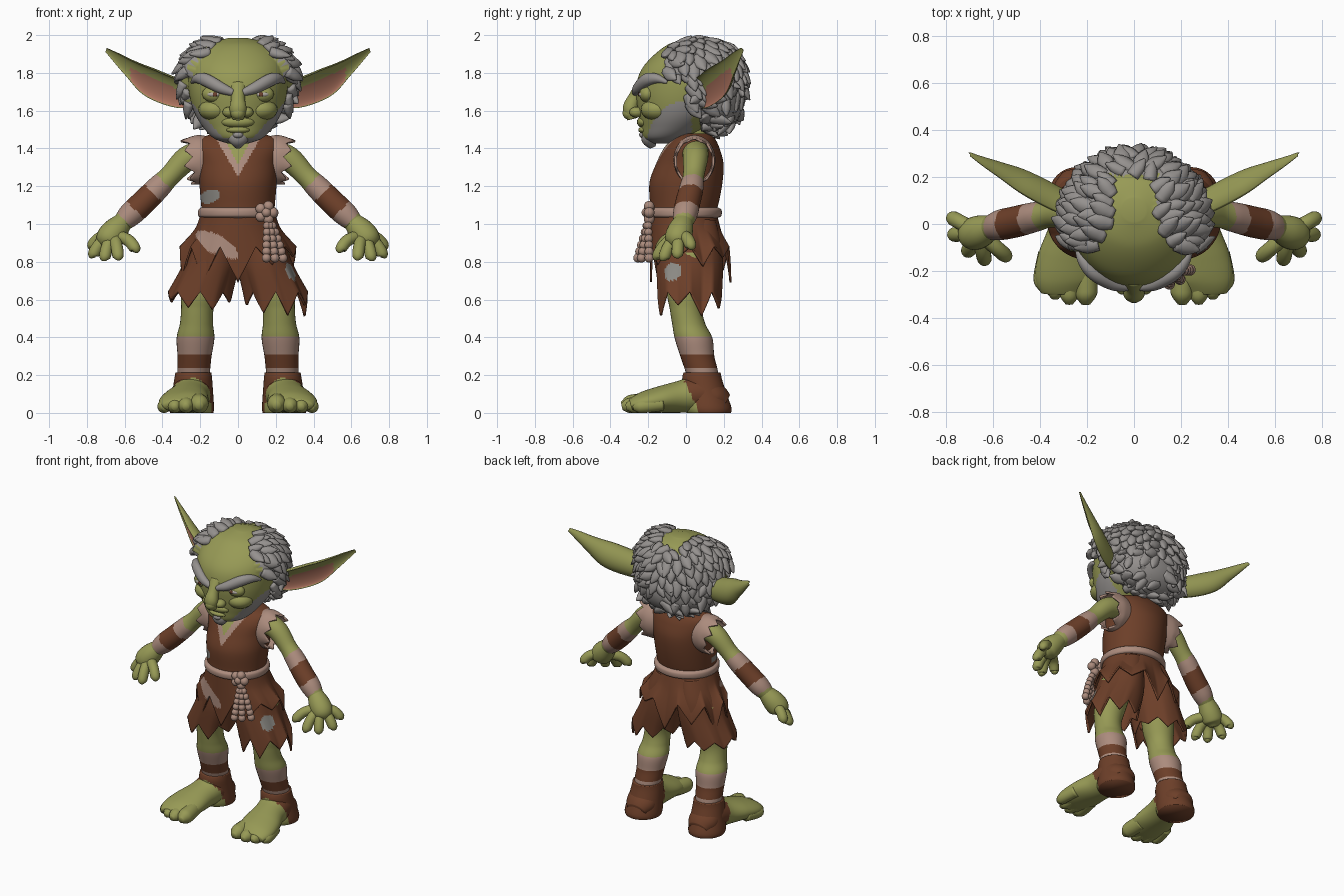
import bpy
import bmesh
import random
from math import cos, sin, tau, hypot
from mathutils import Vector, Matrix

random.seed(4)
cube = bpy.data.objects.get("Cube")
if cube:
    bpy.data.objects.remove(cube, do_unlink=True)

GREEN, BROWN, CREAM, GREY, PINK, PATCH, EYE, IRIS = range(8)
COLOURS = {
    "green skin": (.31, .323, .092), "brown cloth": (.153, .05, .022),
    "cream linen": (.41, .26, .205), "grey hair": (.3, .283, .272),
    "pink inner ear": (.44, .18, .12), "grey patch": (.26, .252, .23),
    "eye white": (.43, .4, .36), "red brown iris": (.16, .055, .03),
}
materials = []
for label, rgb in COLOURS.items():
    m = bpy.data.materials.new(label)
    m.use_nodes = True
    m.diffuse_color = (*rgb, 1)
    shader = next(n for n in m.node_tree.nodes if n.type == "BSDF_PRINCIPLED")
    shader.inputs["Base Color"].default_value = (*rgb, 1)
    shader.inputs["Roughness"].default_value = .8
    materials.append(m)

X, Y, Z = Vector((1, 0, 0)), Vector((0, 1, 0)), Vector((0, 0, 1))


def spline(keys, steps):
    """Smooth curve through tuples of equal length."""
    out, last = [], len(keys) - 1
    for i in range(last):
        quad = [keys[max(0, min(last, i + k))] for k in (-1, 0, 1, 2)]
        for s in range(steps):
            t = s / steps
            out.append([.5 * (2 * b + (c - a) * t + (2 * a - 5 * b + 4 * c - d) * t * t
                              + (3 * b - a - 3 * c + d) * t ** 3) for a, b, c, d in zip(*quad)])
    return out + [list(keys[-1])]


def loft(bm, keys, paint=GREEN, seg=24, steps=6, ref=Y, flat=False, front=1, hem=None):
    """Skin elliptical rings (x, y, z, half width, half depth); hem = (teeth, length) leaves torn ends."""
    rows = spline([(*k, k[3])[:5] for k in keys], steps)
    n, rings = len(rows), []
    teeth, amount = hem or (1, 0)
    lengths = [random.uniform(.3, 1.2) for _ in range(teeth)]
    for i, (x, y, z, a, b) in enumerate(rows):
        t = Vector(rows[min(i + 1, n - 1)][:3]) - Vector(rows[max(i - 1, 0)][:3])
        if flat:
            t.x = t.y = 0
        t.normalize()
        u = (ref - t * ref.dot(t)).normalized()
        v = t.cross(u)
        ring = []
        for k in range(seg):
            c, f = cos(tau * k / seg), teeth * k / seg
            p = Vector((x, y, z)) + v * a * (c * front if c > 0 else c) + u * b * sin(tau * k / seg)
            p += t * amount * (i / (n - 1)) ** 3 * lengths[int(f)] * (1 - abs(2 * (f % 1) - 1))
            ring.append(bm.verts.new(p))
        rings.append(ring)

    def add(verts, t, c):
        face = bm.faces.new(verts)
        face.material_index = paint(t, c, face.calc_center_median()) if callable(paint) else paint

    for i in range(n - 1):
        for k in range(seg):
            j = (k + 1) % seg
            add((rings[i][k], rings[i][j], rings[i + 1][j], rings[i + 1][k]), i / n, cos(tau * (k + .5) / seg))
    if not hem:
        add(rings[0], 0, 0)
        add(rings[-1], 1, 0)


def ball(bm, place, size, mat=GREEN):
    size = size if isinstance(size, tuple) else (size,) * 3
    made = bmesh.ops.create_uvsphere(bm, u_segments=20, v_segments=12, radius=1,
                                     matrix=Matrix.Translation(place) @ Matrix.Diagonal((*size, 1)))
    for f in {f for v in made["verts"] for f in v.link_faces}:
        f.material_index = mat


def finish(name, bm, mirror=False, thick=0):
    bmesh.ops.recalc_face_normals(bm, faces=bm.faces[:])
    for f in bm.faces:
        f.smooth = True
    mesh = bpy.data.meshes.new(name)
    bm.to_mesh(mesh)
    bm.free()
    for m in materials:
        mesh.materials.append(m)
    obj = bpy.data.objects.new(name, mesh)
    bpy.context.collection.objects.link(obj)
    if thick:
        solid = obj.modifiers.new("thickness", "SOLIDIFY")
        solid.thickness, solid.offset = thick, 0
    if mirror:
        obj.modifiers.new("mirror", "MIRROR")


def part(name, keys, mirror=False, thick=0, **options):
    bm = bmesh.new()
    loft(bm, keys, **options)
    finish(name, bm, mirror, thick)


# Head: bald crown, hair around the sides and back, smooth beard along the jaw
def in_hair(p):
    x = abs(p.x)
    if p.z > 1.78:
        return p.y > -.1 and (p.y > .2 or x > .1 + max(0, .03 - p.y) * .6)
    return p.z > 1.5 and p.y > (.02 if p.z > 1.62 else .09)


def head_paint(t, c, p):
    beard = p.y < .03 and p.z < 1.455 + max(0, abs(p.x) - .08) * 1.15
    return GREY if beard or in_hair(p) else GREEN


head = bmesh.new()
loft(head, [(0, -.125, 1.425, .05), (0, -.105, 1.455, .13, .12), (0, -.06, 1.52, .19, .18),
            (0, -.02, 1.6, .235), (0, 0, 1.7, .26, .265), (0, .01, 1.8, .265, .255),
            (0, .03, 1.88, .24, .215), (0, .05, 1.95, .165, .145), (0, .06, 1.985, .05)],
     paint=head_paint, seg=96, steps=8, flat=True)
bmesh.ops.recalc_face_normals(head, faces=head.faces[:])
head.normal_update()
for v in [v for v in head.verts if in_hair(v.co)]:
    v.co += v.normal * .04 * min(1, (2 - v.co.z) * 6)

# Hair: nape cushion with flat overlapping locks swept back and down
hair = bmesh.new()
ball(hair, (0, .14, 1.65), (.26, .165, .165), GREY)
hair.normal_update()
sites = [(f.calc_center_median(), f.normal.copy()) for f in head.faces
         if f.material_index == GREY and in_hair(f.calc_center_median())]
sites += [(f.calc_center_median(), f.normal.copy()) for f in hair.faces if f.calc_center_median().y > .1]
random.shuffle(sites)
used = []
for spot, normal in sites:
    if any((spot - other).length < .043 for other in used):
        continue
    used.append(spot)
    size = random.uniform(.8, 1.2)
    flow = Vector((.6 if spot.x > 0 else -.6, .5, -.7)) + Vector([random.uniform(-.5, .5) for _ in range(3)])
    flow = (flow - normal * flow.dot(normal)).normalized()
    a = spot - normal * .02 - flow * .02
    b = spot + normal * .008 + flow * .025 * size
    c = spot + normal * .03 * size + flow * .065 * size
    loft(hair, [(*a, .03), (*b, .032 * size, .022), (*c, .004)], paint=GREY, seg=8, steps=3, ref=normal)
loft(hair, [(0, -.18, 1.48, .065, .05), (0, -.19, 1.445, .055, .045), (0, -.175, 1.405, .015)], paint=GREY)
ball(hair, (0, -.228, 1.472), (.028, .02, .018), GREY)
finish("head", head)
finish("hair_and_goatee", hair)

# Face
nose = bmesh.new()
loft(nose, [(0, -.235, 1.74, .03, .045), (0, -.27, 1.67, .035, .036), (0, -.295, 1.61, .04, .045),
            (0, -.285, 1.555, .025, .03)], ref=X)
ball(nose, (0, -.3, 1.588), (.038, .036, .036))
for side in (-1, 1):
    ball(nose, (side * .048, -.262, 1.592), (.034, .038, .028))
ball(nose, (0, -.215, 1.54), (.09, .045, .034))
ball(nose, (0, -.215, 1.498), (.065, .038, .02))
finish("nose_and_lips", nose)

eyes = bmesh.new()
ball(eyes, (.125, -.205, 1.688), (.065, .042, .045))
ball(eyes, (.127, -.234, 1.686), (.037, .017, .015), EYE)
ball(eyes, (.122, -.249, 1.686), (.012, .005, .012), IRIS)
ball(eyes, (.12, -.15, 1.605), (.09, .09, .06))
finish("eyes_and_cheeks", eyes, mirror=True)

part("eyebrows", [(.025, -.268, 1.695, .018), (.09, -.252, 1.72, .03), (.17, -.21, 1.762, .03, .034),
                  (.215, -.155, 1.77, .025), (.245, -.1, 1.75, .008)], paint=GREY, ref=Z, mirror=True)


def ear_paint(t, c, p):
    inside = c > .3 and .29 < p.x < .57 and p.z < 1.705 + .45 * (p.x - .3)
    return PINK if inside else GREEN


part("ears", [(.22, .04, 1.68, .05, .07), (.34, .085, 1.695, .075, .083), (.48, .16, 1.752, .07, .084),
              (.58, .22, 1.825, .045, .052), (.65, .262, 1.882, .025, .03), (.7, .295, 1.922, .01, .012)],
     paint=ear_paint, seg=48, steps=8, ref=Vector((0, -.4, 1)), front=-.35, mirror=True)
part("neck", [(0, .05, 1.35, .1), (0, .045, 1.46, .085), (0, .02, 1.56, .09)], flat=True)


# Clothes
def vest_paint(t, c, p):
    if p.y < 0:
        if abs(p.x) < (p.z - 1.31) * .5:
            return GREEN
        if abs(p.x) < (p.z - 1.25) * .58:
            return CREAM
        if hypot((p.x + .15) / .055, (p.z - 1.145 - .2 * (p.x + .15)) / .035) < 1:
            return PATCH
    return BROWN


part("vest", [(0, -.02, 1.03, .19, .165), (0, -.01, 1.1, .195, .18), (0, 0, 1.22, .205, .193),
              (0, .02, 1.32, .21, .178), (0, .03, 1.4, .225, .148), (0, .04, 1.45, .21, .115),
              (0, .045, 1.48, .12, .09)], paint=vest_paint, seg=160, steps=15, flat=True)
part("sleeves", [(.14, .045, 1.34, .11, .095), (.2, .045, 1.34, .125, .105), (.238, .045, 1.335, .118, .1)],
     paint=CREAM, seg=54, hem=(9, .06), mirror=True, thick=.012)


def skirt_paint(t, c, p):
    x = p.x + .11
    return CREAM if p.y < 0 and hypot(x / .11, (p.z - .89 + .45 * x) / .055) < 1 else BROWN


part("torn_skirt", [(0, -.015, 1.06, .19, .17), (0, 0, .97, .225, .185), (0, .025, .88, .305, .21)],
     paint=skirt_paint, seg=160, steps=15, flat=True, hem=(10, .16), thick=.01)
for side, word in ((1, "left"), (-1, "right")):
    def shorts_paint(t, c, p):
        near = (p - Vector((.3, -.08, .755))).length < .06
        return PATCH if side > 0 and near else BROWN

    part(word + "_shorts_leg", [(side * .09, .01, 1.02, .09, .14), (side * .12, .02, .9, .12, .16),
                                (side * .145, .02, .78, .143, .17), (side * .2, .02, .64, .165, .165)],
         paint=shorts_paint, seg=96, steps=12, flat=True, hem=(8, .12), thick=.012)

part("rope_belt", [(0, -.01, 1.032, .195, .178), (0, -.01, 1.044, .21, .197), (0, -.01, 1.074, .21, .198),
                   (0, -.01, 1.088, .195, .18)], paint=CREAM, seg=64, flat=True)
tassels = bmesh.new()
for k in range(5):
    ball(tassels, (.15 + .036 * cos(tau * k / 5), -.195, 1.06 + .036 * sin(tau * k / 5)), .028, CREAM)
ball(tassels, (.15, -.21, 1.06), .025, CREAM)
for end, depth in ((.15, -.255), (.195, -.235), (.238, -.195)):
    for k in range(7):
        f = k / 6
        ball(tassels, (.155 + (end - .155) * f ** .6, -.2 + (depth + .2) * f, 1.025 - .205 * f),
             .02 + .004 * f, CREAM)
finish("belt_knot_and_tassels", tassels)


# Arms with wrapped forearms
def arm_paint(t, c, p):
    d = p.x - p.z
    if d < -.83 or d > -.42:
        return GREEN
    return BROWN if -.715 < d < -.53 else CREAM


part("arms", [(.17, .05, 1.38, .07), (.27, .05, 1.345, .066), (.36, .04, 1.255, .056), (.42, .03, 1.195, .063),
              (.5, .01, 1.115, .066), (.57, -.005, 1.05, .064), (.62, -.02, 1, .048)],
     paint=arm_paint, steps=12, seg=40, mirror=True)

hand = bmesh.new()
loft(hand, [(.6, -.01, 1.02, .048), (.65, -.03, .965, .068), (.69, -.045, .915, .066), (.705, -.05, .88, .03)])
palm = Vector((.66, -.035, .94))
for tip in ((.545, -.135, .87), (.635, -.15, .83), (.705, -.115, .825), (.765, -.045, .84), (.77, .025, .885)):
    tip = Vector(tip)
    knuckle = palm.lerp(tip, .65) + Z * .022
    loft(hand, [(*palm, .034), (*knuckle, .032), (*tip, .03), (*(tip - Z * .02), .01)],
         seg=16, ref=Vector((.7, .6, .1)))
finish("hands", hand, mirror=True)


# Legs with wrapped shins
def leg_paint(t, c, p):
    if p.z > .405:
        return GREEN
    return BROWN if .24 < p.z < .31 else CREAM


part("legs", [(.16, .03, .85, .11), (.2, 0, .65, .1), (.215, 0, .55, .086), (.22, .015, .47, .088),
              (.225, .04, .395, .1), (.23, .06, .3, .09), (.235, .085, .21, .085), (.24, .1, .1, .07)],
     paint=leg_paint, steps=10, seg=32, flat=True, mirror=True)


# Feet: bare toes, brown heel wrap
def foot_paint(t, c, p):
    return BROWN if p.y > .075 - p.z * .5 else GREEN


feet = bmesh.new()
loft(feet, [(.24, .21, .05, .07, .05), (.24, .16, .075, .1, .08), (.245, .08, .1, .105, .1),
            (.26, -.03, .085, .105, .085), (.28, -.14, .07, .125, .07), (.295, -.23, .055, .125, .055),
            (.295, -.29, .038, .1, .036)], paint=foot_paint, seg=40, steps=10, ref=Z)
for x, y, r in ((.205, -.305, .05), (.275, -.31, .042), (.335, -.29, .039), (.39, -.255, .036)):
    loft(feet, [(x * .85 + .04, y + .13, r + .01, r), (x, y + .04, r, r), (x, y, r * .9, r * .9),
                (x, y - r * .7, r * .75, r * .4)], seg=16, ref=Z)
loft(feet, [(.245, .12, 0, .115, .118), (.245, .115, .03, .118, .125), (.24, .1, .11, .108, .112),
            (.237, .085, .18, .1, .105), (.236, .085, .215, .095, .098)], paint=foot_paint, seg=40, flat=True)
for v in feet.verts:
    v.co.z = max(v.co.z, 0)
finish("feet", feet, mirror=True)
